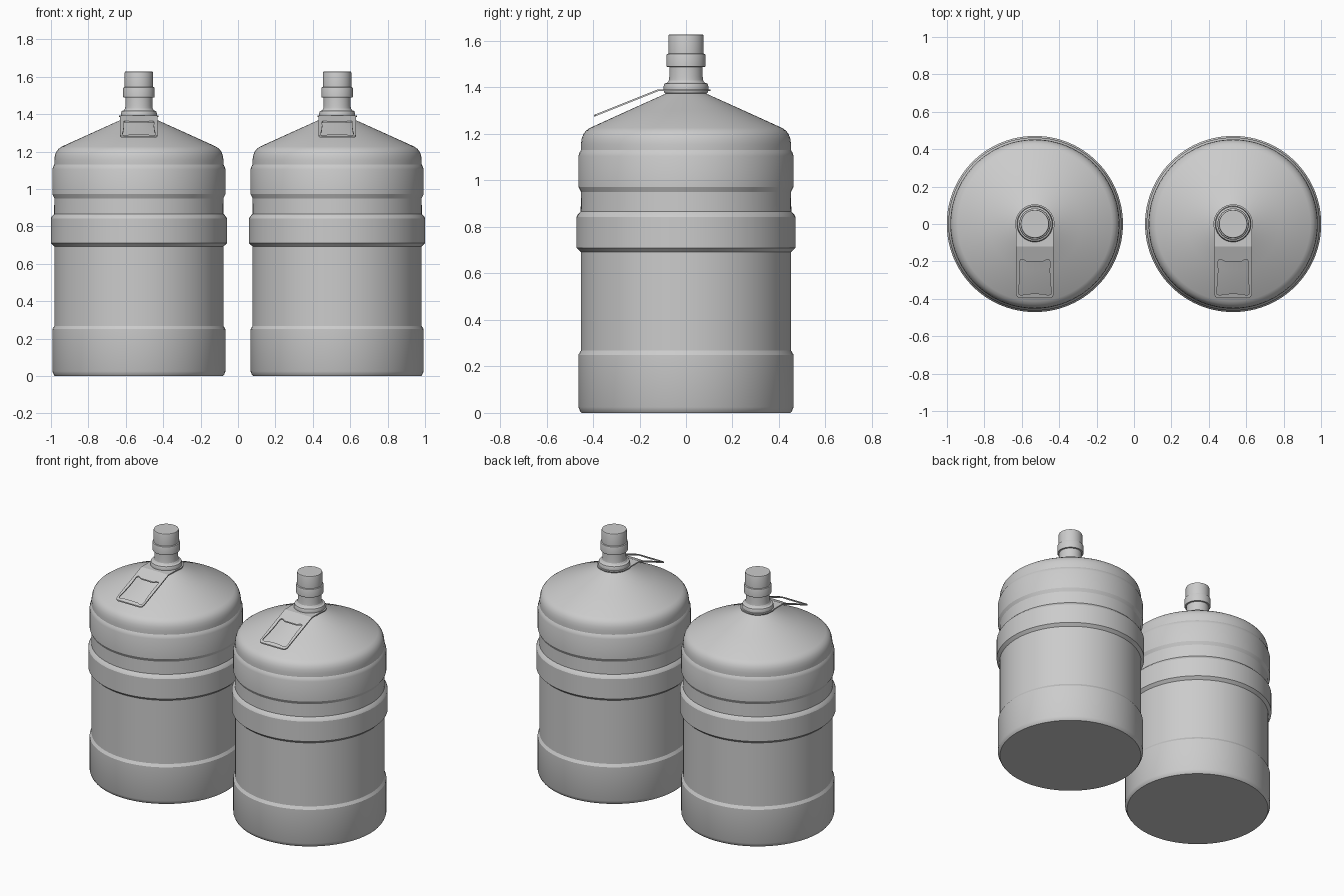
import bpy, bmesh
from math import sin, cos, pi, radians

if "Cube" in bpy.data.objects:
    bpy.data.objects.remove(bpy.data.objects["Cube"])

SEG = 96
COLLAR_Z = 1.388
FOLD_Y = -0.12


def link_smooth(name, mesh, angle=25):
    ob = bpy.data.objects.new(name, mesh)
    bpy.context.collection.objects.link(ob)
    bpy.ops.object.select_all(action='DESELECT')
    ob.select_set(True)
    bpy.context.view_layer.objects.active = ob
    bpy.ops.object.shade_smooth_by_angle(angle=radians(angle))
    return ob


def lathe(name, profile):
    """Spin an (r, z) profile; ends are closed with n-gon discs."""
    bm = bmesh.new()
    rings = [[bm.verts.new((r * cos(2 * pi * i / SEG), r * sin(2 * pi * i / SEG), z))
              for i in range(SEG)] for r, z in profile]
    for a, b in zip(rings, rings[1:]):
        for i in range(SEG):
            j = (i + 1) % SEG
            bm.faces.new((a[i], a[j], b[j], b[i]))
    bm.faces.new(rings[0][::-1])
    bm.faces.new(rings[-1])
    mesh = bpy.data.meshes.new(name)
    bm.to_mesh(mesh)
    bm.free()
    return link_smooth(name, mesh)


def arc(r, a0, a1, n):
    return [(r * cos(radians(a0 + (a1 - a0) * i / n)),
             r * sin(radians(a0 + (a1 - a0) * i / n))) for i in range(n + 1)]


def handle(name):
    """Flat plate with neck hole and grip window, folded down over the shoulder."""
    outer = arc(0.105, -17, 197, 40) + [(-0.1, -0.375), (-0.096, -0.389), (-0.082, -0.396),
                                        (0.082, -0.396), (0.096, -0.389), (0.1, -0.375)]
    hole = arc(0.08, 0, 360, 40)[:-1]
    half = [(0.0, -0.2), (0.045, -0.2), (0.06, -0.192), (0.075, -0.189), (0.081, -0.2),
            (0.079, -0.25), (0.082, -0.31), (0.088, -0.36), (0.085, -0.376),
            (0.07, -0.381), (0.05, -0.374), (0.0, -0.372)]
    window = half + [(-x, y) for x, y in half[-2:0:-1]]
    cu = bpy.data.curves.new(name, 'CURVE')
    cu.dimensions = '2D'
    cu.fill_mode = 'BOTH'
    cu.extrude = 0.004
    for pts in (outer, hole, window):
        sp = cu.splines.new('POLY')
        sp.points.add(len(pts) - 1)
        for p, (x, y) in zip(sp.points, pts):
            p.co = (x, y, 0, 1)
        sp.use_cyclic_u = True
    tmp = bpy.data.objects.new(name + "_outline", cu)
    bpy.context.collection.objects.link(tmp)
    deps = bpy.context.evaluated_depsgraph_get()
    mesh = bpy.data.meshes.new_from_object(tmp.evaluated_get(deps))
    bpy.data.objects.remove(tmp)
    bm = bmesh.new()
    bm.from_mesh(mesh)
    bmesh.ops.remove_doubles(bm, verts=bm.verts, dist=1e-5)
    bmesh.ops.bisect_plane(bm, geom=bm.verts[:] + bm.edges[:] + bm.faces[:],
                           plane_co=(0, FOLD_Y, 0), plane_no=(0, 1, 0))
    for v in bm.verts:
        v.co.z += COLLAR_Z + min(0, v.co.y - FOLD_Y) * 0.4
    bmesh.ops.recalc_face_normals(bm, faces=bm.faces)
    bm.to_mesh(mesh)
    bm.free()
    return link_smooth(name, mesh, 20)


# Bottle shell: ribbed cylinder, rounded shoulder, cone and neck
body = [(0.45, 0), (0.456, 0.008), (0.463, 0.025), (0.463, 0.25), (0.452, 0.268),
        (0.452, 0.692), (0.471, 0.71), (0.471, 0.842), (0.466, 0.852), (0.453, 0.866),
        (0.452, 0.95), (0.463, 0.972), (0.463, 1.105), (0.458, 1.12), (0.452, 1.13),
        (0.452, 1.155), (0.449, 1.178), (0.442, 1.198), (0.43, 1.214), (0.413, 1.226),
        (0.25, 1.3), (0.088, 1.373), (0.093, 1.376), (0.096, 1.385), (0.096, 1.405),
        (0.092, 1.416), (0.08, 1.421), (0.074, 1.43), (0.072, 1.445), (0.072, 1.5)]
# Cap: lower band and plain crown
cap = [(0.074, 1.488), (0.082, 1.489), (0.084, 1.493), (0.084, 1.537), (0.082, 1.543),
       (0.076, 1.546), (0.076, 1.62), (0.074, 1.626), (0.07, 1.628)]

for side, x in (("left", -0.53), ("right", 0.53)):
    for part in (lathe("bottle_" + side, body), lathe("cap_" + side, cap),
                 handle("handle_" + side)):
        part.location.x = x
